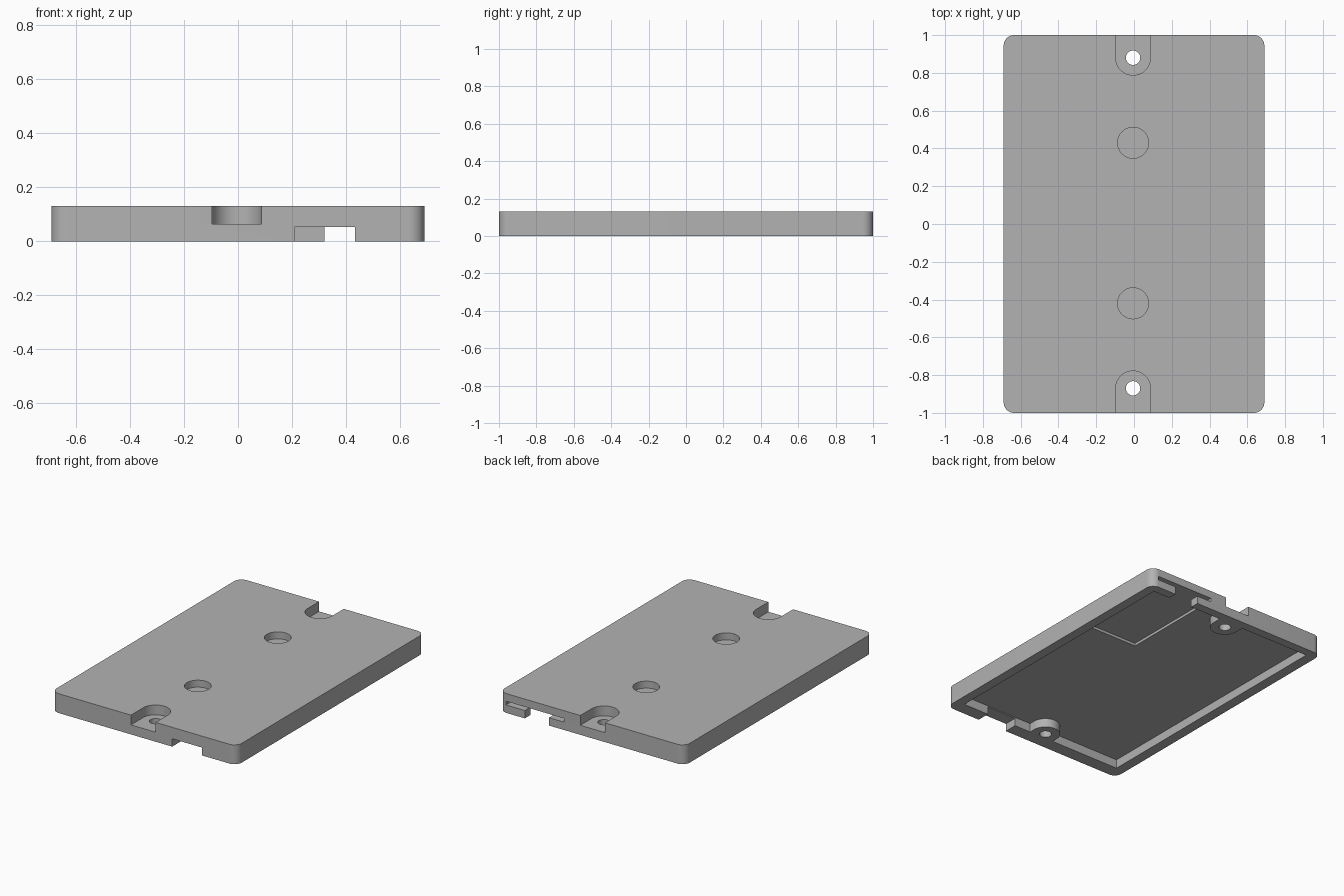
import bpy, bmesh, math

cube = bpy.data.objects.get("Cube")
if cube:
    bpy.data.objects.remove(cube, do_unlink=True)

grey = bpy.data.materials.new("grey plastic")
grey.use_nodes = True
colour = (0.45, 0.45, 0.45, 1)
grey.diffuse_color = colour
grey.node_tree.nodes["Principled BSDF"].inputs["Base Color"].default_value = colour

CX = -0.005    # centre line of the screw holes
TOP = 0.13
CEILING = 0.06


def prism(name, outline, z0, z1):
    """Extrude a counter-clockwise outline from z0 to z1."""
    bm = bmesh.new()
    face = bm.faces.new([bm.verts.new((x, y, z0)) for x, y in outline])
    up = bmesh.ops.extrude_face_region(bm, geom=[face])["geom"]
    bmesh.ops.translate(bm, vec=(0, 0, z1 - z0),
                        verts=[v for v in up if isinstance(v, bmesh.types.BMVert)])
    bmesh.ops.recalc_face_normals(bm, faces=bm.faces)
    mesh = bpy.data.meshes.new(name)
    bm.to_mesh(mesh)
    bm.free()
    mesh.materials.append(grey)
    obj = bpy.data.objects.new(name, mesh)
    bpy.context.collection.objects.link(obj)
    return obj


def arc(x, y, r, start, end, steps):
    angles = [math.radians(start + (end - start) * i / steps) for i in range(steps + 1)]
    return [(x + r * math.cos(a), y + r * math.sin(a)) for a in angles]


def circle(x, y, r):
    return arc(x, y, r, 0, 360, 48)[:-1]


def box(x0, x1, y0, y1):
    return [(x0, y0), (x1, y0), (x1, y1), (x0, y1)]


def stadium(y, r, side):
    """Half circle facing the middle, open past the end of the plate."""
    end = side * 1.1
    if side > 0:
        return arc(CX, y, r, 180, 360, 24) + [(CX + r, end), (CX - r, end)]
    return arc(CX, y, r, 0, 180, 24) + [(CX - r, end), (CX + r, end)]


def combine(target, tool, operation):
    mod = target.modifiers.new(tool.name, 'BOOLEAN')
    mod.object = tool
    mod.operation = operation
    mod.solver = 'EXACT'
    bpy.context.view_layer.objects.active = target
    bpy.ops.object.modifier_apply(modifier=mod.name)
    bpy.data.objects.remove(tool, do_unlink=True)


# Plate with rounded corners
w, r = 0.69, 0.055
outline = (arc(w - r, 1 - r, r, 0, 90, 10) + arc(r - w, 1 - r, r, 90, 180, 10)
           + arc(r - w, r - 1, r, 180, 270, 10) + arc(w - r, r - 1, r, 270, 360, 10))
cover = prism("cover_plate", outline, 0, TOP)

# Hollow underside, leaving a solid boss round each screw hole
cavity = prism("cavity", box(-0.62, 0.625, -0.91, 0.94), -0.05, CEILING)
for side, y in ((1, 0.88), (-1, -0.87)):
    combine(cavity, prism("boss", stadium(y, 0.092, side), -0.1, 0.1), 'DIFFERENCE')
combine(cover, cavity, 'DIFFERENCE')

# Deeper recess that opens through the back wall, and the two end notches
cuts = [
    ("board_recess", box(0.21, 0.64, 0.26, 1.1), 0.053, 0.078),
    ("back_notch", box(0.32, 0.50, 0.90, 1.1), -0.05, 0.065),
    ("front_notch", box(0.21, 0.433, -1.1, -0.88), -0.05, 0.053),
]
# Screw head pockets, screw holes and blind round recesses
for side, y, disc in ((1, 0.88, 0.43), (-1, -0.87, -0.42)):
    cuts += [
        ("head_pocket", stadium(y, 0.092, side), 0.064, 0.2),
        ("screw_hole", circle(CX, y, 0.038), -0.05, 0.2),
        ("round_recess", circle(CX, disc, 0.082), 0.083, 0.2),
    ]
for cut in cuts:
    combine(cover, prism(*cut), 'DIFFERENCE')

bpy.ops.object.select_all(action='DESELECT')
cover.select_set(True)
bpy.context.view_layer.objects.active = cover
bpy.ops.object.shade_smooth_by_angle(angle=math.radians(30))
